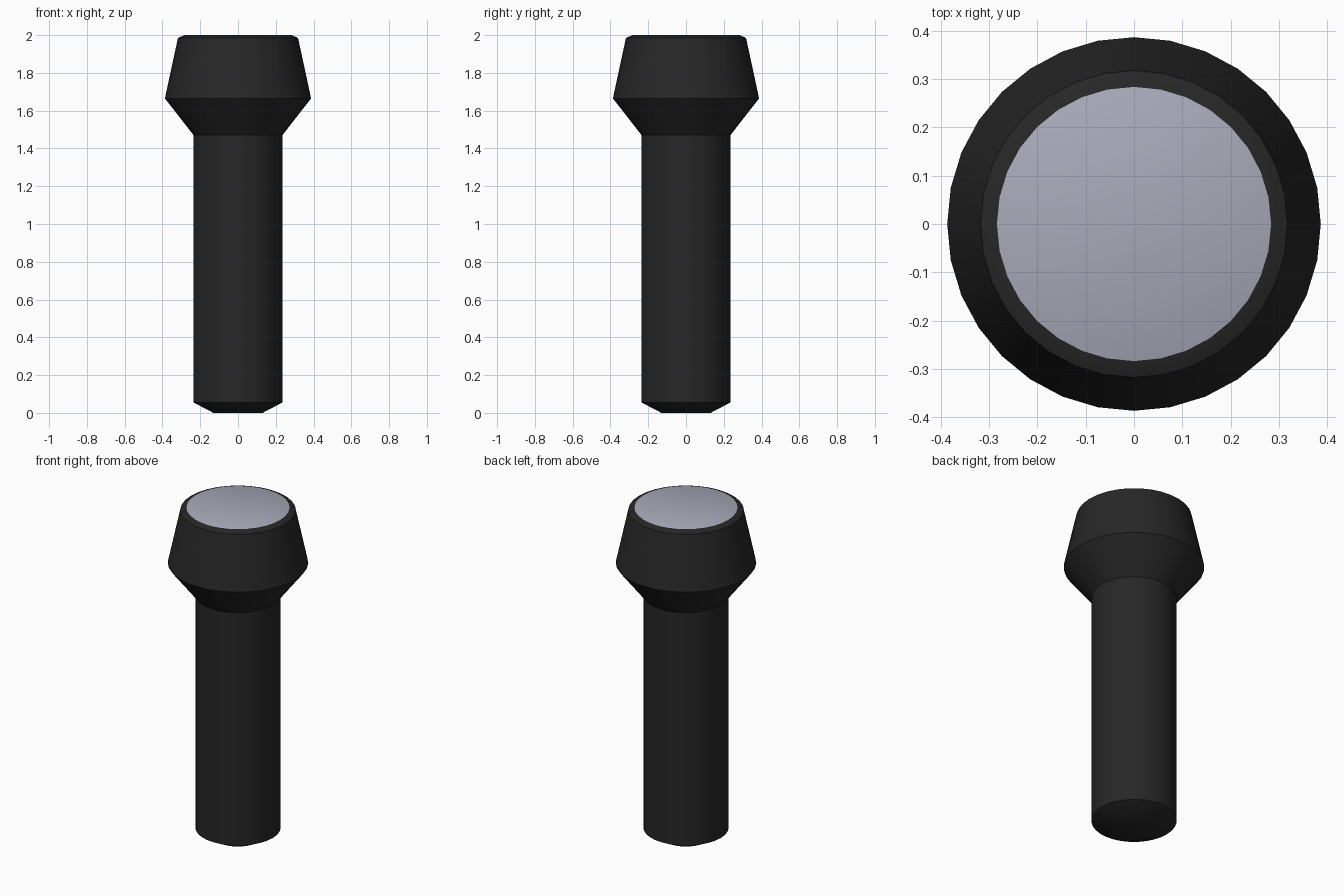
import bpy, bmesh, math

if "Cube" in bpy.data.objects:
    bpy.data.objects.remove(bpy.data.objects["Cube"])

SIDES = 32


def material(name, rgb):
    m = bpy.data.materials.new(name)
    m.diffuse_color = (*rgb, 1)
    m.use_nodes = True
    m.node_tree.nodes["Principled BSDF"].inputs["Base Color"].default_value = m.diffuse_color
    return m


black = material("black_rubber", (0.02, 0.02, 0.02))
grey = material("pale_grey", (0.40, 0.40, 0.49))


def lathe(name, profile, mats):
    """Revolve (radius, height) points around z and cap both ends."""
    bm = bmesh.new()
    rings = []
    for r, z in profile:
        rings.append([bm.verts.new((r * math.cos(a), r * math.sin(a), z))
                      for a in (2 * math.pi * i / SIDES for i in range(SIDES))])
    for lo, hi in zip(rings, rings[1:]):
        for i in range(SIDES):
            j = (i + 1) % SIDES
            bm.faces.new((lo[i], lo[j], hi[j], hi[i]))
    bm.faces.new(rings[0][::-1])
    bm.faces.new(rings[-1])
    bm.normal_update()
    # The flat end facing up takes the second colour
    for f in bm.faces:
        f.material_index = 1 if f.normal.z > 0.99 else 0
    mesh = bpy.data.meshes.new(name)
    bm.to_mesh(mesh)
    bm.free()
    for m in mats:
        mesh.materials.append(m)
    ob = bpy.data.objects.new(name, mesh)
    bpy.context.collection.objects.link(ob)
    bpy.ops.object.select_all(action='DESELECT')
    ob.select_set(True)
    bpy.context.view_layer.objects.active = ob
    bpy.ops.object.shade_smooth_by_angle(angle=math.radians(30))
    return ob


# Chamfered shaft, flared collar and tapered head with a pale end face
lathe("handle", [(0.13, 0.0), (0.235, 0.055),      # chamfered foot
                 (0.235, 1.47),                    # straight shaft
                 (0.387, 1.665),                   # flare
                 (0.318, 1.985), (0.284, 2.0)],    # tapered head and rim
      [black, grey])
